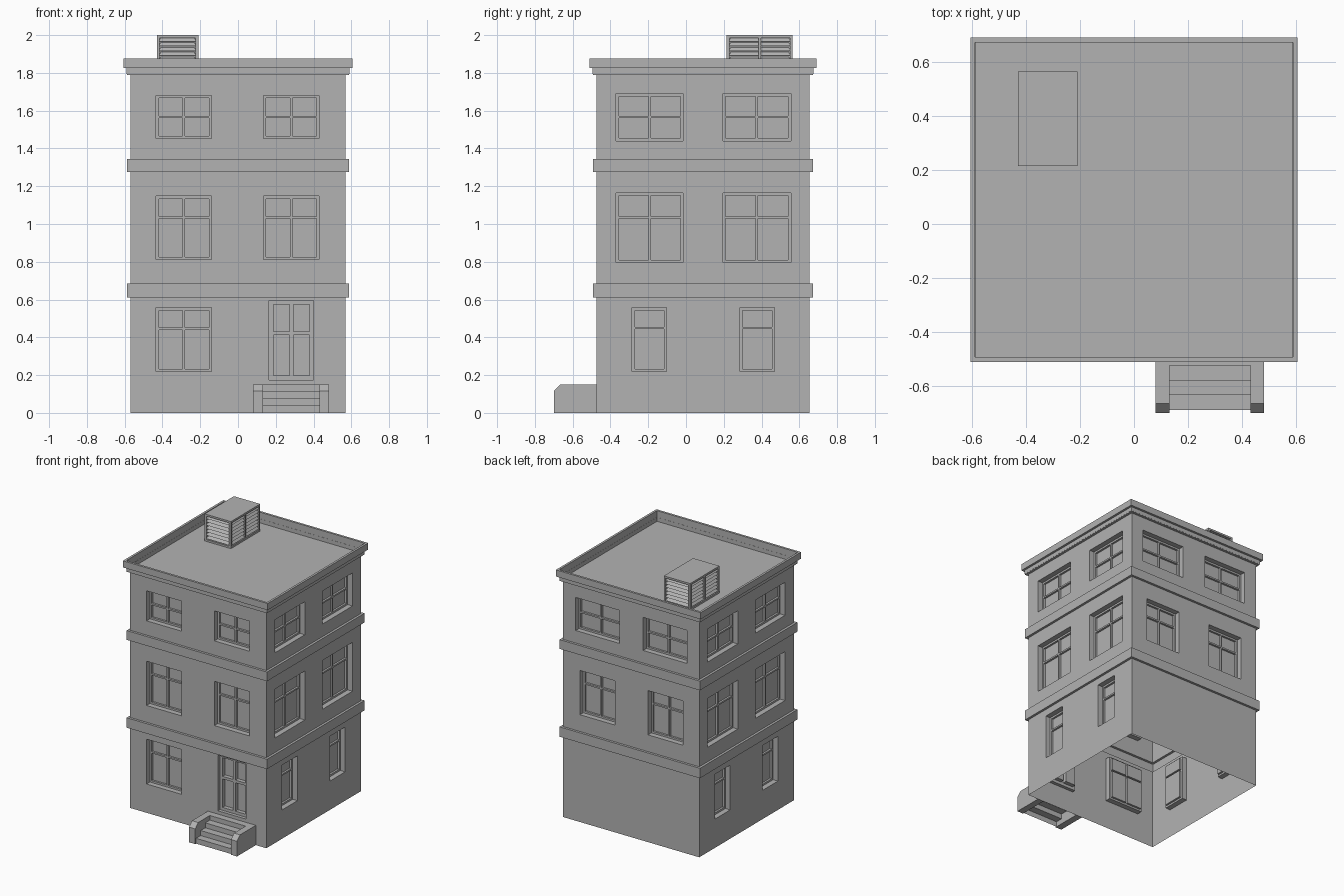
import bpy
import bmesh
from mathutils import Vector

cube = bpy.data.objects.get("Cube")
if cube:
    bpy.data.objects.remove(cube, do_unlink=True)

plaster = bpy.data.materials.new("plaster grey")
GREY = (0.45, 0.45, 0.45, 1)
plaster.diffuse_color = GREY
plaster.use_nodes = True
plaster.node_tree.nodes["Principled BSDF"].inputs["Base Color"].default_value = GREY

X0, X1, Y0, Y1 = -0.57, 0.57, -0.475, 0.655


def finish(bm, name):
    bmesh.ops.remove_doubles(bm, verts=bm.verts, dist=0.0002)
    mesh = bpy.data.meshes.new(name)
    bm.to_mesh(mesh)
    bm.free()
    mesh.materials.append(plaster)
    obj = bpy.data.objects.new(name, mesh)
    bpy.context.collection.objects.link(obj)
    return obj


def face(bm, pts, toward):
    """Add a face whose normal points toward the given direction."""
    f = bm.faces.new([bm.verts.new(p) for p in pts])
    f.normal_update()
    if f.normal.dot(toward) < 0:
        f.normal_flip()


def side_map(side, x0, x1, y0, y1):
    """Return a map (along, height, depth) -> point for one side of a block."""
    return {
        "front": lambda u, w, d: Vector((u, y0 + d, w)),
        "back": lambda u, w, d: Vector((u, y1 - d, w)),
        "left": lambda u, w, d: Vector((x1 - d, u, w)),
        "right": lambda u, w, d: Vector((x0 + d, u, w)),
    }[side]


def sheet(bm, at, rect, holes, depth):
    """Flat panel at a depth, with rectangular holes left open."""
    out = at(0, 0, 0) - at(0, 0, 1)
    us = sorted({u for r in [rect] + holes for u in r[:2]})
    ws = sorted({w for r in [rect] + holes for w in r[2:]})
    for a, b in zip(us, us[1:]):
        for c, d in zip(ws, ws[1:]):
            u, w = (a + b) / 2, (c + d) / 2
            if any(h[0] < u < h[1] and h[2] < w < h[3] for h in holes):
                continue
            face(bm, [at(a, c, depth), at(b, c, depth), at(b, d, depth), at(a, d, depth)], out)


def reveal(bm, at, rect, d0, d1):
    """Four inward-facing sides of a recess."""
    a, b, c, d = rect
    mid = at((a + b) / 2, (c + d) / 2, (d0 + d1) / 2)
    ring = [(a, c), (b, c), (b, d), (a, d)]
    for p, q in zip(ring, ring[1:] + ring[:1]):
        pts = [at(*p, d0), at(*q, d0), at(*q, d1), at(*p, d1)]
        face(bm, pts, mid - sum(pts, Vector()) / 4)


def window(bm, at, rect, u_bars, w_bars, edge=0.014, bar=0.012, d0=0.04, d1=0.055):
    """Recessed frame with sunken panes between the bars."""
    a, b, c, d = rect

    def spans(lo, hi, bars):
        cuts = [lo + edge]
        for m in bars:
            cuts += [m - bar / 2, m + bar / 2]
        cuts.append(hi - edge)
        return list(zip(cuts[::2], cuts[1::2]))

    panes = [u + w for u in spans(a, b, u_bars) for w in spans(c, d, w_bars)]
    reveal(bm, at, rect, 0, d0)
    sheet(bm, at, rect, panes, d0)
    for p in panes:
        reveal(bm, at, p, d0, d1)
        sheet(bm, at, p, [], d1)


def loft(bm, profile, cap=False):
    """Rectangular loops around the house, from (offset, height) pairs."""
    loops = [[bm.verts.new(p) for p in ((X0 - o, Y0 - o, z), (X1 + o, Y0 - o, z),
                                        (X1 + o, Y1 + o, z), (X0 - o, Y1 + o, z))]
             for o, z in profile]
    for lo, hi in zip(loops, loops[1:]):
        for i in range(4):
            j = (i + 1) % 4
            bm.faces.new([lo[i], lo[j], hi[j], hi[i]])
    if cap:
        bm.faces.new(loops[-1])


# Window layout: (storey, openings along the wall, sill, head, crossbar, has centre bar)
front_cols = [(-0.433, -0.14), (0.135, 0.43)]
side_cols = [(-0.37, -0.015), (0.195, 0.555)]
back_cols = [(-0.465, -0.1), (0.1, 0.465)]
narrow_cols = [(-0.285, -0.103), (0.285, 0.468)]
side_rows = [(0, narrow_cols, 0.218, 0.557, 0.45, False),
             (1, side_cols, 0.795, 1.165, 1.035, True),
             (2, side_cols, 1.44, 1.69, 1.567, True)]
front_upper = (1, front_cols, 0.812, 1.147, 1.035, True)
layout = {
    "front": [(0, front_cols[:1], 0.218, 0.557, 0.445, True), front_upper,
              (2, front_cols, 1.453, 1.68, 1.567, True)],
    "back": [front_upper, (2, back_cols, 1.44, 1.69, 1.567, True)],
    "left": side_rows,
    "right": side_rows,
}
storeys = [(0, 0.61), (0.685, 1.275), (1.345, 1.79)]
door_rect = (0.165, 0.4, 0.175, 0.595)

# Walls with openings, and the windows set into them
walls = bmesh.new()
for side, rows in layout.items():
    at = side_map(side, X0, X1, Y0, Y1)
    ends = (X0, X1) if side in ("front", "back") else (Y0, Y1)
    wins = bmesh.new()
    holes = [[], [], []]
    for storey, cols, sill, head, cross, split in rows:
        for a, b in cols:
            rect = (a, b, sill, head)
            holes[storey].append(rect)
            window(wins, at, rect, [(a + b) / 2] if split else [], [cross])
    if side == "front":
        holes[0].append(door_rect)
    for span, gaps in zip(storeys, holes):
        sheet(walls, at, ends + span, gaps, 0)
    finish(wins, side + "_windows")
finish(walls, "walls")

# Front door with four sunken panels
door = bmesh.new()
window(door, side_map("front", X0, X1, Y0, Y1), door_rect, [0.283], [0.422],
       edge=0.022, bar=0.02, d0=0.025, d1=0.055)
finish(door, "front_door")

# Bands between storeys
for name, lo, hi in (("lower_band", 0.61, 0.685), ("upper_band", 1.275, 1.345)):
    bm = bmesh.new()
    loft(bm, [(0, lo), (0.018, lo), (0.018, hi), (0, hi)])
    finish(bm, name)

# Stepped cornice, parapet and sunken flat roof
bm = bmesh.new()
loft(bm, [(0, 1.79), (0.018, 1.79), (0.018, 1.825), (0.036, 1.825), (0.036, 1.875),
          (0.019, 1.875), (0.019, 1.795)], cap=True)
finish(bm, "cornice_and_roof")

# Rooftop vent with louvres on every side
vx0, vx1, vy0, vy1, vz0, vz1 = -0.43, -0.21, 0.215, 0.565, 1.795, 2.0
vent = bmesh.new()
louvres = bmesh.new()
rim, deep, count = 0.014, 0.02, 7
for side in layout:
    at = side_map(side, vx0, vx1, vy0, vy1)
    out = at(0, 0, 0) - at(0, 0, 1)
    if side in ("front", "back"):
        ends, cols = (vx0, vx1), [(vx0 + rim, vx1 - rim)]
    else:
        mid = (vy0 + vy1) / 2
        ends, cols = (vy0, vy1), [(vy0 + rim, mid - rim / 2), (mid + rim / 2, vy1 - rim)]
    gaps = [(a, b, vz0 + rim, vz1 - rim) for a, b in cols]
    sheet(vent, at, ends + (vz0, vz1), gaps, 0)
    for a, b, c, d in gaps:
        reveal(vent, at, (a, b, c, d), 0, deep)
        sheet(vent, at, (a, b, c, d), [], deep)
        step = (d - c) / count
        for i in range(count):
            lo, hi = c + (i + 0.25) * step, c + (i + 1) * step
            face(louvres, [at(a, lo, 0.002), at(b, lo, 0.002), at(b, hi, deep), at(a, hi, deep)], out)
            face(louvres, [at(a, lo, 0.002), at(b, lo, 0.002), at(b, lo, deep), at(a, lo, deep)],
                 Vector((0, 0, -1)))
face(vent, [(vx0, vy0, vz1), (vx1, vy0, vz1), (vx1, vy1, vz1), (vx0, vy1, vz1)], Vector((0, 0, 1)))
finish(vent, "roof_vent")
finish(louvres, "vent_louvres")

# Entrance steps: a folded sheet between two chamfered cheek walls
steps = bmesh.new()
path = [(-0.69, 0)]
for y, z in zip((-0.69, -0.635, -0.58, -0.525), (0.04, 0.078, 0.115, 0.15)):
    path += [(y, path[-1][1]), (y, z)]
path = path[1:] + [(Y0, 0.15)]
for (ya, za), (yb, zb) in zip(path, path[1:]):
    face(steps, [(0.13, ya, za), (0.435, ya, za), (0.435, yb, zb), (0.13, yb, zb)], Vector((0, -1, 1)))
finish(steps, "entrance_steps")

cheek = [(Y0, 0), (-0.7, 0), (-0.7, 0.115), (-0.665, 0.15), (Y0, 0.15)]
for name, a, b in (("right_step_wall", 0.08, 0.132), ("left_step_wall", 0.432, 0.482)):
    bm = bmesh.new()
    base = bm.faces.new([bm.verts.new((a, y, z)) for y, z in cheek])
    grown = bmesh.ops.extrude_face_region(bm, geom=[base])["geom"]
    bmesh.ops.translate(bm, vec=(b - a, 0, 0),
                        verts=[v for v in grown if isinstance(v, bmesh.types.BMVert)])
    bmesh.ops.recalc_face_normals(bm, faces=bm.faces)
    finish(bm, name)
